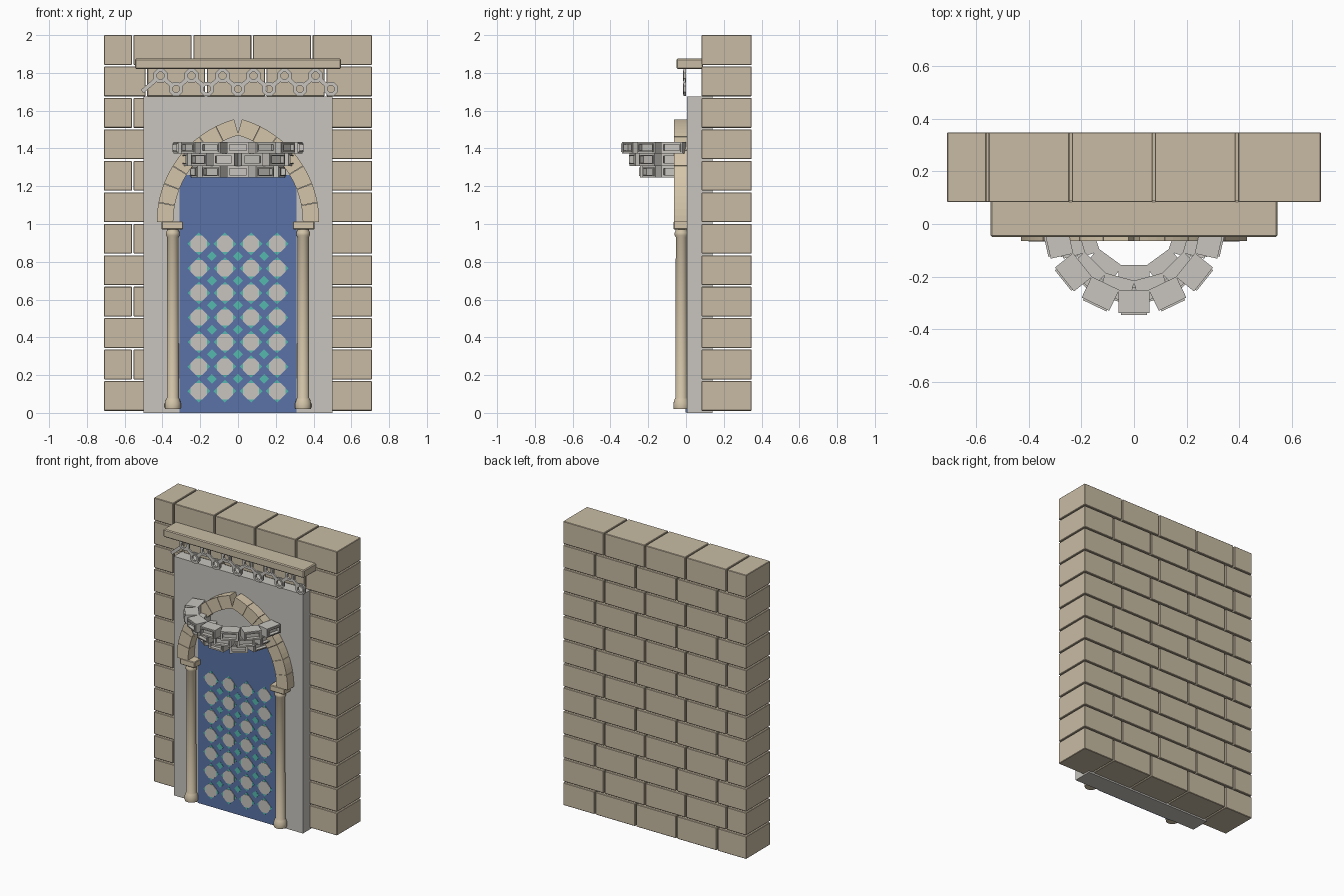
import bpy, bmesh, math
from mathutils import Matrix, Vector

cube = bpy.data.objects.get("Cube")
if cube:
    bpy.data.objects.remove(cube, do_unlink=True)


def material(name, rgb):
    m = bpy.data.materials.new(name)
    m.use_nodes = True
    m.diffuse_color = (*rgb, 1)
    m.node_tree.nodes["Principled BSDF"].inputs["Base Color"].default_value = (*rgb, 1)
    return m


SAND = material("sandstone", (0.58, 0.50, 0.37))
PALE = material("pale_sandstone", (0.66, 0.56, 0.40))
GREY = material("grey_plaster", (0.58, 0.56, 0.52))
BLUE = material("blue_tile", (0.10, 0.17, 0.39))
TEAL = material("teal_tile", (0.09, 0.48, 0.42))


def finish(bm, name, mat, bevel=0, smooth=False):
    bmesh.ops.recalc_face_normals(bm, faces=bm.faces)
    me = bpy.data.meshes.new(name)
    bm.to_mesh(me)
    bm.free()
    me.materials.append(mat)
    ob = bpy.data.objects.new(name, me)
    bpy.context.collection.objects.link(ob)
    if bevel:
        mod = ob.modifiers.new("Bevel", "BEVEL")
        mod.width = bevel
        mod.segments = 1
    if smooth:
        bpy.ops.object.select_all(action="DESELECT")
        ob.select_set(True)
        bpy.context.view_layer.objects.active = ob
        bpy.ops.object.shade_smooth_by_angle(angle=math.radians(35))
    return ob


def add_box(bm, x0, x1, y0, y1, z0, z1, turn=Matrix()):
    centre = Vector((x0 + x1, y0 + y1, z0 + z1)) / 2
    size = Matrix.Diagonal((x1 - x0, y1 - y0, z1 - z0, 1))
    return bmesh.ops.create_cube(bm, size=1, matrix=turn @ Matrix.Translation(centre) @ size)["verts"]


def box(name, mat, *dims, bevel=0):
    bm = bmesh.new()
    add_box(bm, *dims)
    return finish(bm, name, mat, bevel)


def add_prism(bm, outline, y0, y1):
    """Extrude an outline of (x, z) points along y."""
    front = [bm.verts.new((x, y0, z)) for x, z in outline]
    back = [bm.verts.new((x, y1, z)) for x, z in outline]
    bm.faces.new(front)
    bm.faces.new(back[::-1])
    for i in range(len(outline)):
        j = (i + 1) % len(outline)
        bm.faces.new((front[j], front[i], back[i], back[j]))


def ngon(x, z, r, n, start=0.0):
    return [(x + r * math.cos(start + math.tau * i / n),
             z + r * math.sin(start + math.tau * i / n)) for i in range(n)]


# Running-bond brick wall with open joints
bm = bmesh.new()
PITCH, GAP, HALF = 0.1665, 0.009, 0.71
for row in range(12):
    top = 2 - row * PITCH
    first = -0.557 if row % 2 == 0 else -0.485
    joints = [-HALF - GAP / 2] + [first + 0.316 * i for i in range(4)] + [HALF + GAP / 2]
    for a, b in zip(joints, joints[1:]):
        add_box(bm, a + GAP / 2, b - GAP / 2, 0.083, 0.348, top - PITCH + GAP, top)
finish(bm, "brick_wall", SAND, 0.003)

# Plaster surround, blue door panel and cornice
box("plaster_surround", GREY, -0.5, 0.5, 0.005, 0.14, 0, 1.675)
box("door_panel", BLUE, -0.31, 0.31, -0.002, 0.006, 0.001, 1.26)
box("cornice", SAND, -0.545, 0.545, -0.05, 0.09, 1.82, 1.875, bevel=0.006)

# Tile pattern: diamonds under octagons, small diamonds between
diamonds, octagons = bmesh.new(), bmesh.new()
STEP_X, STEP_Z = 0.138, 0.13
for c in range(4):
    for r in range(7):
        x, z = (c - 1.5) * STEP_X, 0.115 + r * STEP_Z
        add_prism(diamonds, ngon(x, z, 0.06, 4), -0.004, 0)
        add_prism(octagons, ngon(x, z, 0.047, 8, math.pi / 8), -0.006, 0)
        if c < 3 and r < 6:
            add_prism(diamonds, ngon(x + STEP_X / 2, z + STEP_Z / 2, 0.026, 4), -0.004, 0)
finish(diamonds, "tile_diamonds", TEAL)
finish(octagons, "tile_octagons", GREY)

# Columns with turned base and square capital
PROFILE = [(0.041, 0.02), (0.043, 0.03), (0.043, 0.05), (0.036, 0.072), (0.032, 0.08),
           (0.030, 0.93), (0.036, 0.94), (0.036, 0.955), (0.031, 0.965), (0.031, 0.98)]
for side, label in ((-1, "right"), (1, "left")):
    bm = bmesh.new()
    n = 20
    rings = [[bm.verts.new((x + 0.345 * side, y - 0.024, z)) for x, y in ngon(0, 0, rad, n)]
             for rad, z in PROFILE]
    for lo, hi in zip(rings, rings[1:]):
        for i in range(n):
            j = (i + 1) % n
            bm.faces.new((lo[i], lo[j], hi[j], hi[i]))
    bm.faces.new(rings[0][::-1])
    bm.faces.new(rings[-1])
    finish(bm, label + "_column", PALE, smooth=True)
    x = 0.348 * side
    box(label + "_capital", PALE, x - 0.057, x + 0.057, -0.066, 0.01, 0.972, 1.014, bevel=0.004)

    # Pointed arch: wedge stones on an arc centred past the middle
    bm = bmesh.new()
    stones, sweep, cx = 7, math.radians(73.9), 0.137
    for i in range(stones):
        a0 = sweep * i / stones + 0.002
        a1 = sweep * (i + 1) / stones - 0.002
        steps = [a0 + (a1 - a0) * k / 3 for k in range(4)]
        arc = [(0.567, a) for a in steps] + [(0.48, a) for a in reversed(steps)]
        add_prism(bm, [(side * (r * math.cos(a) - cx), 1.01 + r * math.sin(a)) for r, a in arc],
                  -0.064, 0.01)
    finish(bm, label + "_arch", PALE)

# Stepped half-ring canopy: each tier is a fan of framed niche blocks
for tier, (count, inner, outer, z0, z1) in enumerate((
        (5, 0.155, 0.25, 1.245, 1.308),
        (6, 0.208, 0.30, 1.308, 1.374),
        (7, 0.25, 0.345, 1.374, 1.435))):
    bm = bmesh.new()
    for i in range(count):
        turn = Matrix.Rotation(math.pi * ((i + 0.5) / count - 0.5), 4, "Z")
        verts = add_box(bm, -0.058, 0.058, -outer + 0.007, -inner, z0, z1, turn)
        out = turn @ Vector((0, -1, 0))
        face = max({f for v in verts for f in v.link_faces},
                   key=lambda f: f.calc_center_median().dot(out))
        # raised frame, then a recessed niche
        bmesh.ops.inset_individual(bm, faces=[face], thickness=0.012)
        rim = bmesh.ops.extrude_discrete_faces(bm, faces=[face])["faces"][0]
        bmesh.ops.translate(bm, verts=rim.verts, vec=out * 0.007)
        bmesh.ops.inset_individual(bm, faces=[rim], thickness=0.008)
        niche = bmesh.ops.extrude_discrete_faces(bm, faces=[rim])["faces"][0]
        bmesh.ops.translate(bm, verts=niche.verts, vec=out * -0.025)
    finish(bm, "canopy_tier_%d" % (tier + 1), GREY)

# Zigzag lattice of rings and bars under the cornice
rings, bars = bmesh.new(), bmesh.new()
nodes = [(-0.41 + 0.082 * i, 1.785 if i % 2 == 0 else 1.715) for i in range(12)]
for x, z in nodes:
    for r_out, r_in, y in ((0.04, 0.03, -0.012), (0.031, 0.02, -0.017)):
        o, q = ngon(x, z, r_out, 8, math.pi / 8), ngon(x, z, r_in, 8, math.pi / 8)
        for i in range(8):
            j = (i + 1) % 8
            add_prism(rings, [o[i], o[j], q[j], q[i]], y, 0.0)
for i, (a, b) in enumerate(zip([(-0.535, 1.678)] + nodes, nodes)):
    p, q = Vector(a), Vector(b)
    d = (q - p).normalized()
    s = Vector((-d.y, d.x)) * 0.011
    p, q = p + d * 0.036, q - d * 0.036
    add_prism(bars, [p + s, q + s, q - s, p - s], -0.013, -0.002)
finish(rings, "lattice_rings", GREY)
finish(bars, "lattice_bars", GREY)
